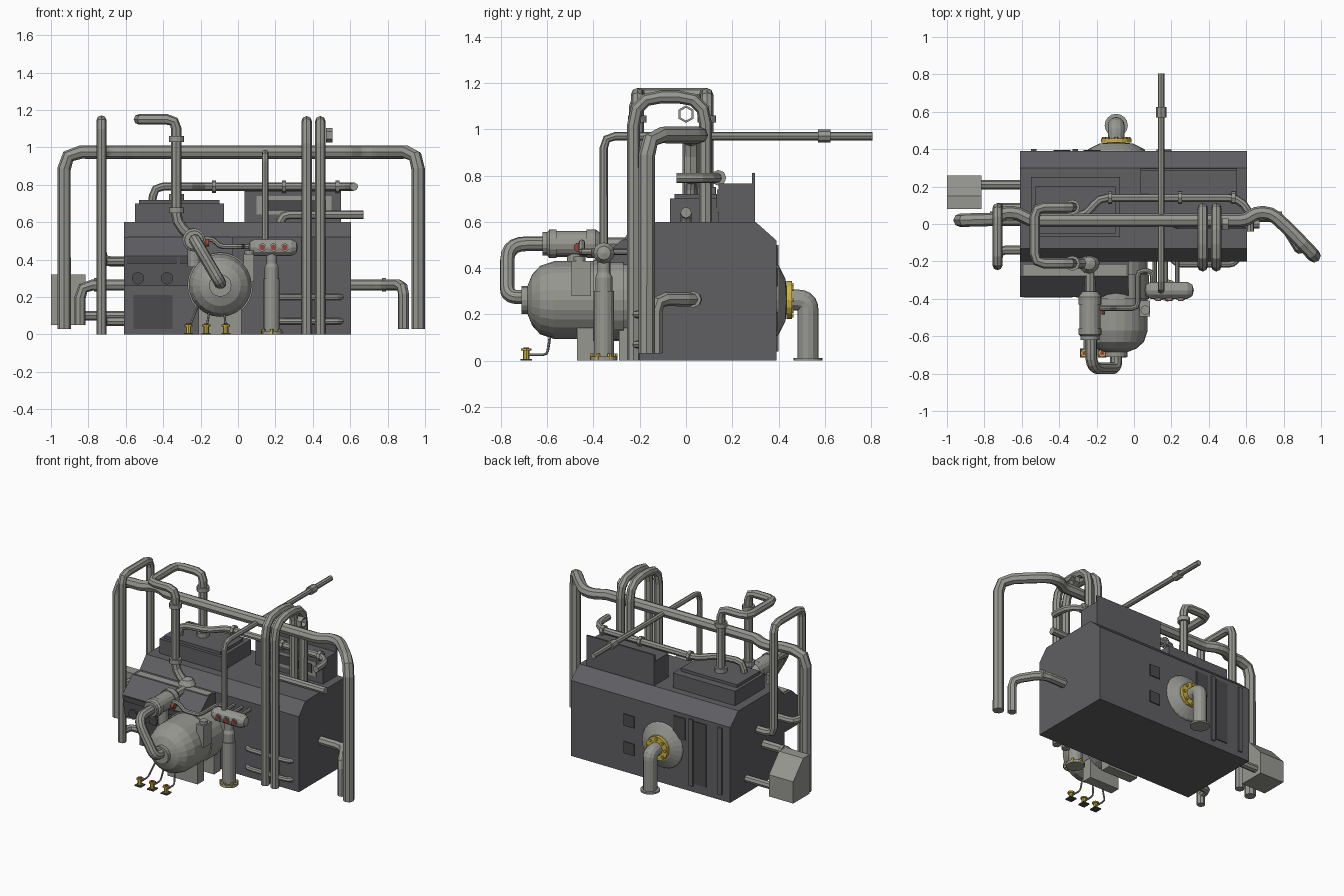
import bpy, bmesh, math
from mathutils import Vector, Matrix

if "Cube" in bpy.data.objects:
    bpy.data.objects.remove(bpy.data.objects["Cube"], do_unlink=True)


def material(name, r, g, b):
    m = bpy.data.materials.new(name)
    m.use_nodes = True
    m.diffuse_color = (r, g, b, 1)
    m.node_tree.nodes["Principled BSDF"].inputs["Base Color"].default_value = (r, g, b, 1)
    return m


BODY = material("charcoal_paint", .115, .115, .125)
TRIM = material("dark_trim", .07, .07, .075)
STEEL = material("warm_grey_steel", .31, .31, .285)
YELLOW = material("valve_yellow", .62, .45, .05)
RED = material("knob_red", .32, .06, .04)


def finish(name, bm, mat):
    bmesh.ops.recalc_face_normals(bm, faces=bm.faces)
    me = bpy.data.meshes.new(name)
    bm.to_mesh(me)
    bm.free()
    me.materials.append(mat)
    ob = bpy.data.objects.new(name, me)
    bpy.context.collection.objects.link(ob)
    return ob


def box(name, x, y, z, mat=BODY):
    """Box from three (low, high) ranges."""
    return extrude(name, x, [(y[0], z[0]), (y[1], z[0]), (y[1], z[1]), (y[0], z[1])], mat)


def extrude(name, x, profile, mat=BODY):
    """Side profile of (y, z) points swept along x."""
    bm = bmesh.new()
    face = bm.faces.new([bm.verts.new((x[0], y, z)) for y, z in profile])
    new = bmesh.ops.extrude_face_region(bm, geom=[face])["geom"]
    bmesh.ops.translate(bm, vec=(x[1] - x[0], 0, 0),
                        verts=[v for v in new if isinstance(v, bmesh.types.BMVert)])
    return finish(name, bm, mat)


def lathe(name, origin, axis, profile, mat=STEEL, sides=12):
    """Turn (radius, distance) points around an axis through origin."""
    bm = bmesh.new()
    vs = [bm.verts.new((r, 0, d)) for r, d in profile]
    es = [bm.edges.new(p) for p in zip(vs, vs[1:])]
    bmesh.ops.spin(bm, geom=vs + es, axis=(0, 0, 1), cent=(0, 0, 0),
                   angle=math.tau, steps=sides, use_merge=True)
    bmesh.ops.remove_doubles(bm, verts=bm.verts, dist=.0005)
    turn = Vector((0, 0, 1)).rotation_difference(Vector(axis)).to_matrix().to_4x4()
    bm.transform(Matrix.Translation(origin) @ turn)
    return finish(name, bm, mat)


def disc(name, origin, axis, r, depth, mat=STEEL, sides=12):
    return lathe(name, origin, axis, [(0, 0), (r, 0), (r, depth), (0, depth)], mat, sides)


def pipe(name, points, r, bend=.05, steps=2, sides=8, mat=STEEL):
    """Tube along a path whose corners are rounded off."""
    pts = [Vector(p) for p in points]
    path = [pts[0]]
    for a, b, c in zip(pts, pts[1:], pts[2:]):
        d = min(bend, (a - b).length * .48, (c - b).length * .48)
        p, q = b + (a - b).normalized() * d, b + (c - b).normalized() * d
        for i in range(steps + 1):
            t = i / steps
            path.append(p.lerp(b, t).lerp(b.lerp(q, t), t))
    path.append(pts[-1])
    cu = bpy.data.curves.new(name, "CURVE")
    cu.dimensions = "3D"
    cu.bevel_depth = r
    cu.bevel_resolution = (sides - 4) // 2
    cu.use_fill_caps = True
    sp = cu.splines.new("POLY")
    sp.points.add(len(path) - 1)
    for pt, co in zip(sp.points, path):
        pt.co = (*co, 1)
    sp.use_smooth = False
    cu.materials.append(mat)
    ob = bpy.data.objects.new(name, cu)
    bpy.context.collection.objects.link(ob)
    bpy.ops.object.select_all(action="DESELECT")
    ob.select_set(True)
    bpy.context.view_layer.objects.active = ob
    bpy.ops.object.convert(target="MESH")


X, Y, Z = (1, 0, 0), (0, 1, 0), (0, 0, 1)

# Main housing, console and roof boxes
extrude("housing", (-.61, .605), [(-.2, 0), (.39, 0), (.39, .52), (.3, .6), (-.13, .6), (-.2, .52)])
extrude("console", (-.61, -.03), [(-.19, .26), (-.36, .26), (-.39, .42), (-.28, .52), (-.19, .52)])
box("console_top_panel", (-.59, -.04), (-.275, -.22), (.515, .524), STEEL)
box("roof_box_left", (-.55, -.075), (-.07, .25), (.59, .7))
box("roof_box_left_lid", (-.53, -.1), (-.05, .2), (.69, .72))
box("roof_box_right", (.035, .55), (.14, .29), (.59, .765))
box("roof_box_right_plate", (.035, .55), (.285, .297), (.59, .81))
box("roof_box_right_panel", (.1, .5), (.134, .14), (.64, .74), STEEL)
box("roof_box_right_inset", (.13, .47), (.131, .137), (.66, .72), TRIM)

# Doors, knobs and rear recesses
box("lower_door", (-.56, -.35), (-.206, -.19), (.03, .21), TRIM)
for x in (-.535, -.38):
    disc("console_knob", (x, -.385, .3), (0, 1, 0), .033, .06, TRIM)
for x in (-.59, -.31):
    box("console_panel", (x, x + .26), (-.392, -.37), (.38, .415), TRIM)
for z in (.13, .32):
    box("rear_hatch", (.12, .2), (.38, .397), (z, z + .08), TRIM)
for x, z in ((-.27, .34), (-.43, .06)):
    box("rear_slot", (x, x + .09), (.38, .396), (z, .49), TRIM)
for x in (-.33, -.55):
    box("rear_rib", (x, x + .03), (.38, .4), (.04, .5))

# Large horizontal tank with domes, band and saddles
C = (-.095, 0, .262)
lathe("main_tank", C, Y, [(0, -.69), (.06, -.685), (.11, -.665), (.148, -.63), (.168, -.57),
                          (.168, .37), (.15, .4), (.09, .43), (0, .44)], sides=24)
lathe("tank_band", C, Y, [(.165, -.4), (.176, -.4), (.176, -.27), (.165, -.27)], sides=24)
disc("tank_nozzle", (-.095, -.71, .262), Y, .06, .04, sides=16)
for y in (-.47, -.29):
    box("tank_saddle", (-.21, .02), (y, y + .07), (0, .16), STEEL)
box("tank_side_valve", (.03, .085), (-.495, -.41), (.28, .43), STEEL)
disc("tank_side_knob", (.06, -.46, .43), Z, .025, .02)

# Small upper vessel with its looping feed pipe
pipe("tank_loop_pipe", [(-.095, -.68, .275), (-.095, -.772, .275), (-.23, -.772, .505),
                        (-.23, -.6, .505)], .032, .085, 5, 10)
lathe("small_vessel", (-.235, 0, .505), Y,
      [(0, -.62), (.05, -.62), (.05, -.6), (.062, -.59), (.062, -.56), (.056, -.56),
       (.056, -.43), (.062, -.43), (.062, -.39), (.04, -.36), (0, -.36)], sides=16)
disc("small_vessel_mount", (-.235, -.48, .36), Z, .035, .1)
disc("vessel_knob", (-.175, -.465, .49), X, .02, .02, RED)
lathe("elbow_dome", (-.24, -.21, .5), Z, [(.055, 0), (.055, .03), (.035, .06), (0, .07)])
pipe("vessel_link_pipe", [(-.19, -.45, .51), (-.13, -.45, .51), (-.1, -.45, .47), (.02, -.45, .47),
                          (.02, -.25, .47), (.1, -.25, .47), (.1, -.34, .47)], .014, .03)

# Hooked pipe from vessel to roof
pipe("hook_pipe", [(-.235, -.37, .505), (-.235, -.21, .505), (-.33, -.21, .6), (-.33, -.21, 1.15),
                   (-.53, -.21, 1.15), (-.53, .09, 1.15), (-.33, .09, 1.15), (-.33, .09, .7)], .028)
for y, z in ((-.21, 1.03), (-.21, .65), (.09, 1.03), (.09, .72)):
    disc("hook_pipe_collar", (-.33, y, z), Z, .04, .03)

# Manifold on its pedestal cylinder
lathe("manifold", (.055, -.355, .465), X, [(0, 0), (.03, .008), (.046, .035), (.046, .23),
                                          (.03, .257), (0, .265)])
for x in (.13, .19, .25):
    disc("manifold_ring", (x, -.406, .465), Y, .022, .02)
    disc("manifold_knob", (x, -.411, .465), Y, .015, .015, RED)
    pipe("manifold_outlet", [(x - .02, -.33, .47), (x - .02, -.23, .47), (x - .02, -.18, .47)], .012)
lathe("pedestal", (.18, -.355, 0), Z, [(0, 0), (.058, 0), (.058, .018), (.043, .018), (.043, .3),
                                      (.037, .3), (.037, .36), (.028, .38), (.028, .44)], sides=16)
for i in range(6):
    a = i * math.tau / 6 + math.pi / 6
    disc("pedestal_bolt", (.18 + .05 * math.cos(a), -.355 + .05 * math.sin(a), 0), Z, .01, .03, YELLOW, 6)
pipe("vent_pipe", [(.145, -.355, .48), (.145, -.355, .97), (.145, .805, .97)], .018)
disc("vent_pipe_collar", (.145, .57, .97), Y, .028, .055, sides=8)

# Long overhead pipe ending in two posts
pipe("overhead_pipe", [(-.93, .02, .03), (-.93, .02, .975), (-.74, .025, .975), (-.7, .06, .975),
                       (-.62, .06, .975), (-.56, .02, .975), (.6, .02, .975), (.65, .06, .975),
                       (.73, .06, .975), (.82, -.02, .975), (.963, -.17, .975), (.963, -.17, .03)],
     .036, .09)

# Tall loops
for x in (.367, .44):
    pipe("tall_loop", [(x, -.226, 0), (x, -.226, 1.14), (x, .085, 1.14), (x, .085, .58)], .028, .12, 3)
pipe("side_loop", [(-.73, -.22, 0), (-.73, -.22, 1.145), (-.73, .085, 1.145), (-.73, .085, .39),
                   (-.6, .085, .39)], .027)
lathe("open_stub", (.47, 0, 1.065), X, [(.028, 0), (.038, 0), (.038, .035), (.028, .035), (.028, 0)], sides=6)
for z in (.07, .2):
    pipe("front_rail", [(.2, -.18, z), (.23, -.215, z), (.53, -.215, z), (.56, -.18, z)], .017, .02)

# Roof pipes
pipe("roof_pipe", [(-.46, .02, .69), (-.45, .02, .79), (-.25, .05, .79), (-.19, .14, .79),
                   (.55, .14, .79), (.62, .07, .79), (.62, -.04, .79)], .022)
for x in (-.14, .235, .52):
    disc("roof_pipe_collar", (x, .14, .79), X, .034, .022, sides=8)
pipe("roof_drain_pipe", [(.22, 0, .58), (.24, 0, .64), (.67, 0, .64)], .024)

# Side pipes and junction box
pipe("right_side_pipe", [(.59, .04, .265), (.78, .04, .265), (.885, -.13, .265), (.885, -.13, .03)], .03)
pipe("left_side_pipe", [(-.6, .02, .265), (-.845, .02, .265), (-.845, .02, .05)], .03, .07)
for x in (-.77, .77):
    disc("side_pipe_collar", (x, .03, .265), X, .036, .022, sides=8)
for z in (.07, .39):
    pipe("left_inlet_pipe", [(-.73, -.21, z), (-.72, -.14, z), (-.6, -.14, z)], .024, .03)
pipe("junction_pipe", [(-.83, .21, .1), (-.6, .21, .1)], .025)
extrude("junction_box", (-1, -.815), [(.08, .05), (.26, .05), (.26, .2), (.15, .32), (.08, .32)], STEEL)

# Rear outlet
disc("rear_flange", (-.095, .435, .262), Y, .082, .022, YELLOW, 16)
for i in range(8):
    a = i * math.tau / 8
    disc("rear_flange_bolt", (-.095 + .066 * math.cos(a), .455, .262 + .066 * math.sin(a)), Y, .01, .01, YELLOW, 6)
pipe("rear_outlet_pipe", [(-.095, .44, .262), (-.095, .527, .262), (-.095, .527, 0)], .045, .085, 5, 12)
disc("rear_outlet_foot", (-.095, .527, 0), Z, .062, .012, sides=16)

# Small drain valves below the tank
for x in (-.265, -.17, -.065):
    box("valve_plate", (x - .024, x + .024), (-.715, -.665), (0, .008), TRIM)
    disc("drain_valve", (x, -.69, .008), Z, .014, .035, YELLOW, 8)
    disc("drain_valve_cap", (x, -.69, .043), Z, .022, .01, YELLOW, 8)
    disc("drain_valve_wheel", (x, -.69, .053), Z, .012, .005, RED, 8)
    pipe("drain_pipe", [(x, -.69, .025), (x, -.6, .025), (x * .7 - .03, -.58, .15)], .006, .02, 2, 6)
